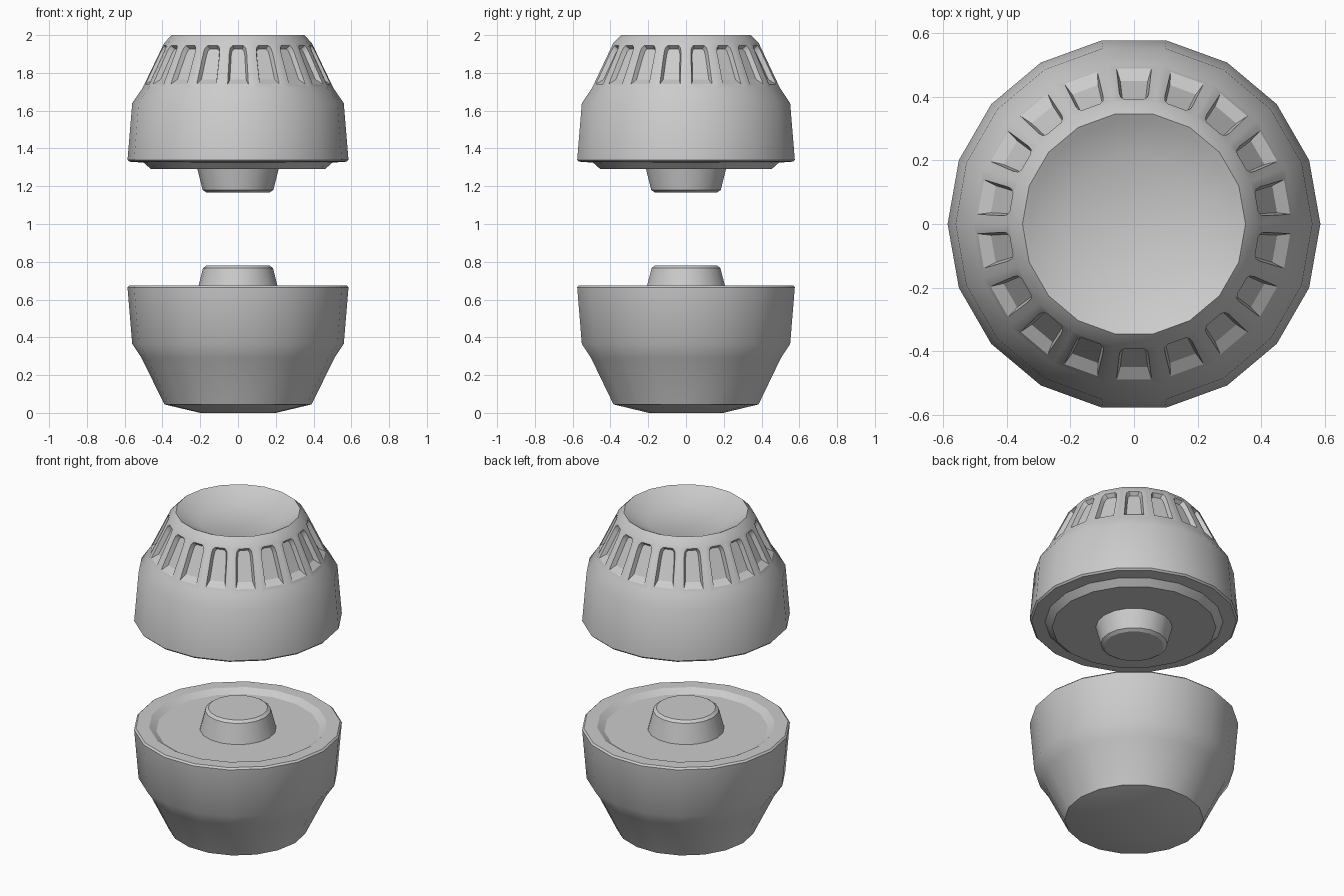
import bpy, bmesh
from math import sin, cos, radians, hypot
from mathutils import Vector

if "Cube" in bpy.data.objects:
    bpy.data.objects.remove(bpy.data.objects["Cube"])

SIDES = 18


def mesh_object(name, bm):
    bmesh.ops.recalc_face_normals(bm, faces=bm.faces)
    me = bpy.data.meshes.new(name)
    bm.to_mesh(me)
    bm.free()
    ob = bpy.data.objects.new(name, me)
    bpy.context.collection.objects.link(ob)
    return ob


def revolve(name, profile):
    """Closed solid from (radius, z) points, capped at both ends."""
    bm = bmesh.new()
    rings = [[bm.verts.new((r * cos(radians(20 * k)), r * sin(radians(20 * k)), z))
              for k in range(SIDES)] for r, z in profile]
    for a, b in zip(rings, rings[1:]):
        for k in range(SIDES):
            j = (k + 1) % SIDES
            bm.faces.new((a[k], a[j], b[j], b[k]))
    bm.faces.new(rings[0])
    bm.faces.new(rings[-1])
    return mesh_object(name, bm)


def select_only(ob):
    bpy.ops.object.select_all(action='DESELECT')
    ob.select_set(True)
    bpy.context.view_layer.objects.active = ob


# Lower half: base, flared cup, shallow recess and central stub
lower = revolve("lower_half", [
    (0.20, 0.0), (0.39, 0.045), (0.51, 0.29), (0.56, 0.365), (0.585, 0.665),
    (0.575, 0.675), (0.50, 0.675), (0.46, 0.65), (0.215, 0.65),
    (0.185, 0.767), (0.167, 0.78)])

# Upper half: dished top, slotted shoulder, plug and central stub
TOP, BOT = (0.39, 1.96), (0.505, 1.72)
upper = revolve("upper_half", [
    (0.22, 1.935), (0.33, 1.99), (0.35, 2.0), TOP, BOT, (0.56, 1.64),
    (0.585, 1.34), (0.575, 1.33), (0.50, 1.325), (0.46, 1.29), (0.215, 1.29),
    (0.187, 1.18), (0.167, 1.167)])

# Slot cutters: one tapered, round-topped pocket per shoulder facet
apothem = cos(radians(10))
dr, dz = (BOT[0] - TOP[0]) * apothem, TOP[1] - BOT[1]
normal = Vector((dz, 0, dr)) / hypot(dz, dr)
opening = [(0.055, 1.74), (0.046, 1.905), (0.041, 1.932), (0.029, 1.945)]
floor = [(0.043, 1.776), (0.036, 1.90), (0.032, 1.926), (0.021, 1.937)]


def outline(half, depth):
    pts = half + [(-u, z) for u, z in reversed(half)]
    return [Vector((TOP[0] * apothem + (TOP[1] - z) / dz * dr, u, z)) - normal * depth
            for u, z in pts]


inner = outline(floor, 0.025)
outer = [s + 0.8 * (s - i) for s, i in zip(outline(opening, 0), inner)]
bm = bmesh.new()
for k in range(SIDES):
    a = radians(10 + 20 * k)
    loops = [[bm.verts.new((p.x * cos(a) - p.y * sin(a), p.x * sin(a) + p.y * cos(a), p.z))
              for p in ring] for ring in (inner, outer)]
    n = len(inner)
    for i in range(n):
        j = (i + 1) % n
        bm.faces.new((loops[0][i], loops[0][j], loops[1][j], loops[1][i]))
    bm.faces.new(loops[0])
    bm.faces.new(loops[1])
cutter = mesh_object("slot_cutter", bm)
cutter.hide_render = True

cut = upper.modifiers.new("slots", 'BOOLEAN')
cut.operation = 'DIFFERENCE'
cut.solver = 'EXACT'
cut.object = cutter
select_only(upper)
bpy.ops.object.modifier_apply(modifier=cut.name)
bpy.data.objects.remove(cutter)

# Smooth sides with crisp rims
for ob in (lower, upper):
    select_only(ob)
    bpy.ops.object.shade_smooth_by_angle(angle=radians(30))
